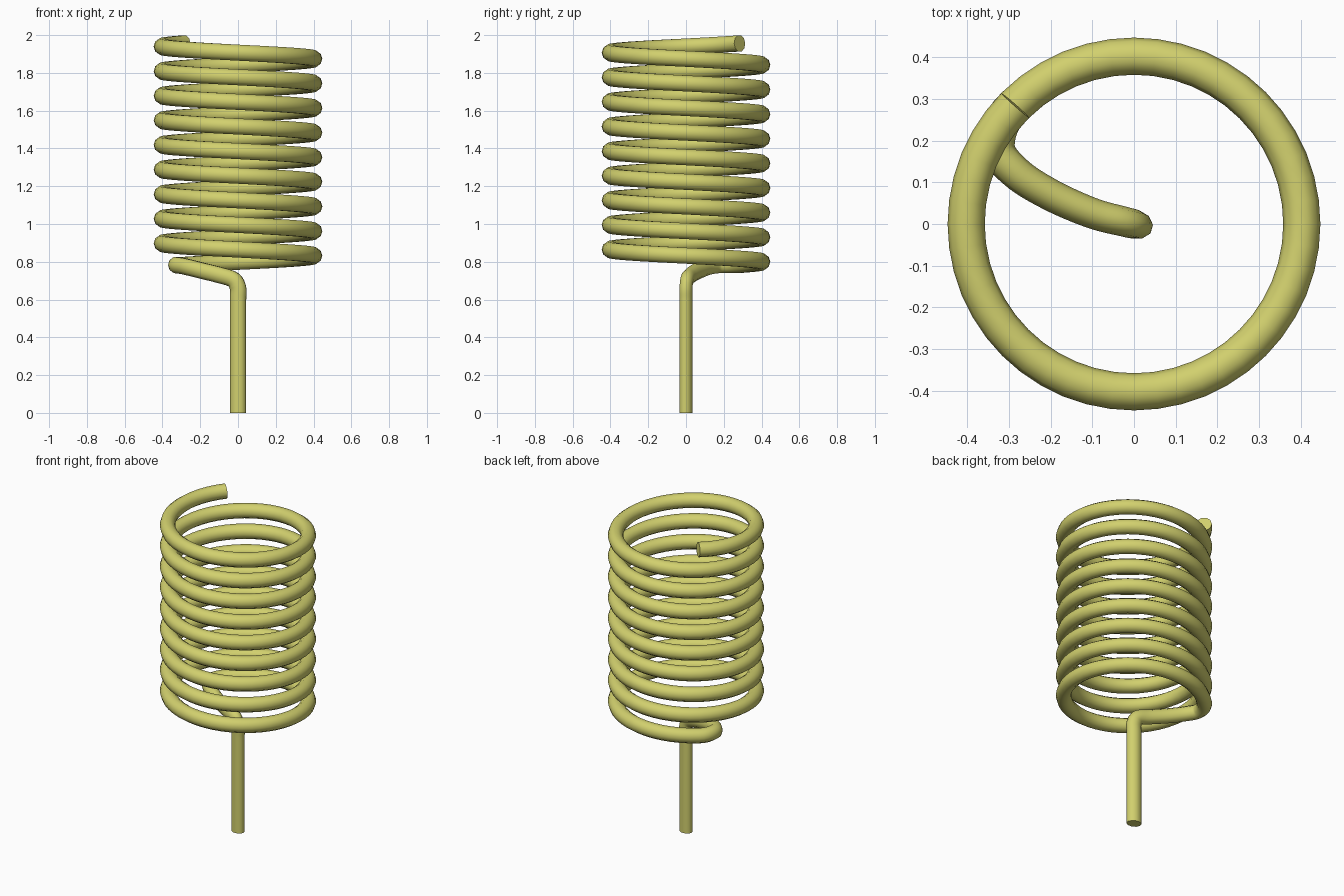
import bpy, bmesh, math
from mathutils import Vector

cube = bpy.data.objects.get("Cube")
if cube:
    bpy.data.objects.remove(cube, do_unlink=True)

COIL_R, PITCH, WIRE_R, TURNS = 0.402, 0.1303, 0.0445, 9
TOP_Z = 1.956
SIDES, STEPS = 10, 48
START = math.radians(135)


def catmull(pts, n):
    """Smooth path through the points, leaving out the two end guides."""
    out = []
    for a, b, c, d in zip(pts, pts[1:], pts[2:], pts[3:]):
        for i in range(n):
            t = i / n
            out.append(0.5 * (2 * b + (c - a) * t + (2 * a - 5 * b + 4 * c - d) * t ** 2
                              + (3 * b - a - 3 * c + d) * t ** 3))
    return out


def coil_point(turn):
    ang = START - turn * math.tau
    return Vector((COIL_R * math.cos(ang), COIL_R * math.sin(ang),
                   TOP_Z - (TURNS - turn) * PITCH))


# Coil centre line, rising clockwise
coil = [coil_point(i / STEPS) for i in range(TURNS * STEPS + 1)]

# Straight stem, bend and arm leading out to the coil
lead_pts = [Vector(p) for p in (
    (0, 0, 0.6), (0, 0, 0.66), (-0.025, 0.006, 0.705), (-0.1, 0.026, 0.73),
    (-0.2, 0.07, 0.755), (-0.285, 0.125, 0.776), (-0.328, 0.19, 0.783))]
lead = catmull([Vector((0, 0, 0.5))] + lead_pts + coil[:1] + coil[4:5], 6)
path = [Vector((0, 0, 0))] + lead + coil

# Sweep the wire section along the path
bm = bmesh.new()
rings = []
arm_heading = Vector((-0.96, 0.28, 0))
for i, p in enumerate(path):
    tangent = (path[min(i + 1, len(path) - 1)] - path[max(i - 1, 0)]).normalized()
    flat = Vector((tangent.x, tangent.y, 0))
    heading = flat.normalized() if flat.length > 0.3 else arm_heading
    side = heading.cross(Vector((0, 0, 1))).normalized()
    up = side.cross(tangent).normalized()
    # The stem is a little narrower across than the coil wire
    grow = min(1, i / len(lead))
    width = 0.035 + (WIRE_R - 0.035) * grow ** 2
    rings.append([bm.verts.new(p + side * width * math.cos(a) + up * WIRE_R * math.sin(a))
                  for a in (math.tau * k / SIDES for k in range(SIDES))])
for lo, hi in zip(rings, rings[1:]):
    for k in range(SIDES):
        n = (k + 1) % SIDES
        bm.faces.new((lo[k], lo[n], hi[n], hi[k]))
bm.faces.new(rings[0][::-1])
bm.faces.new(rings[-1])
bmesh.ops.recalc_face_normals(bm, faces=bm.faces)

mesh = bpy.data.meshes.new("coiled_wire")
bm.to_mesh(mesh)
bm.free()
wire = bpy.data.objects.new("coiled_wire", mesh)
bpy.context.collection.objects.link(wire)

# Yellow wire colour
mat = bpy.data.materials.new("dull_yellow")
mat.use_nodes = True
color = (0.64, 0.63, 0.155, 1)
mat.diffuse_color = color
mat.node_tree.nodes["Principled BSDF"].inputs["Base Color"].default_value = color
mesh.materials.append(mat)

# Smooth wire with crisp end caps
bpy.ops.object.select_all(action='DESELECT')
wire.select_set(True)
bpy.context.view_layer.objects.active = wire
bpy.ops.object.shade_smooth_by_angle(angle=math.radians(50))
